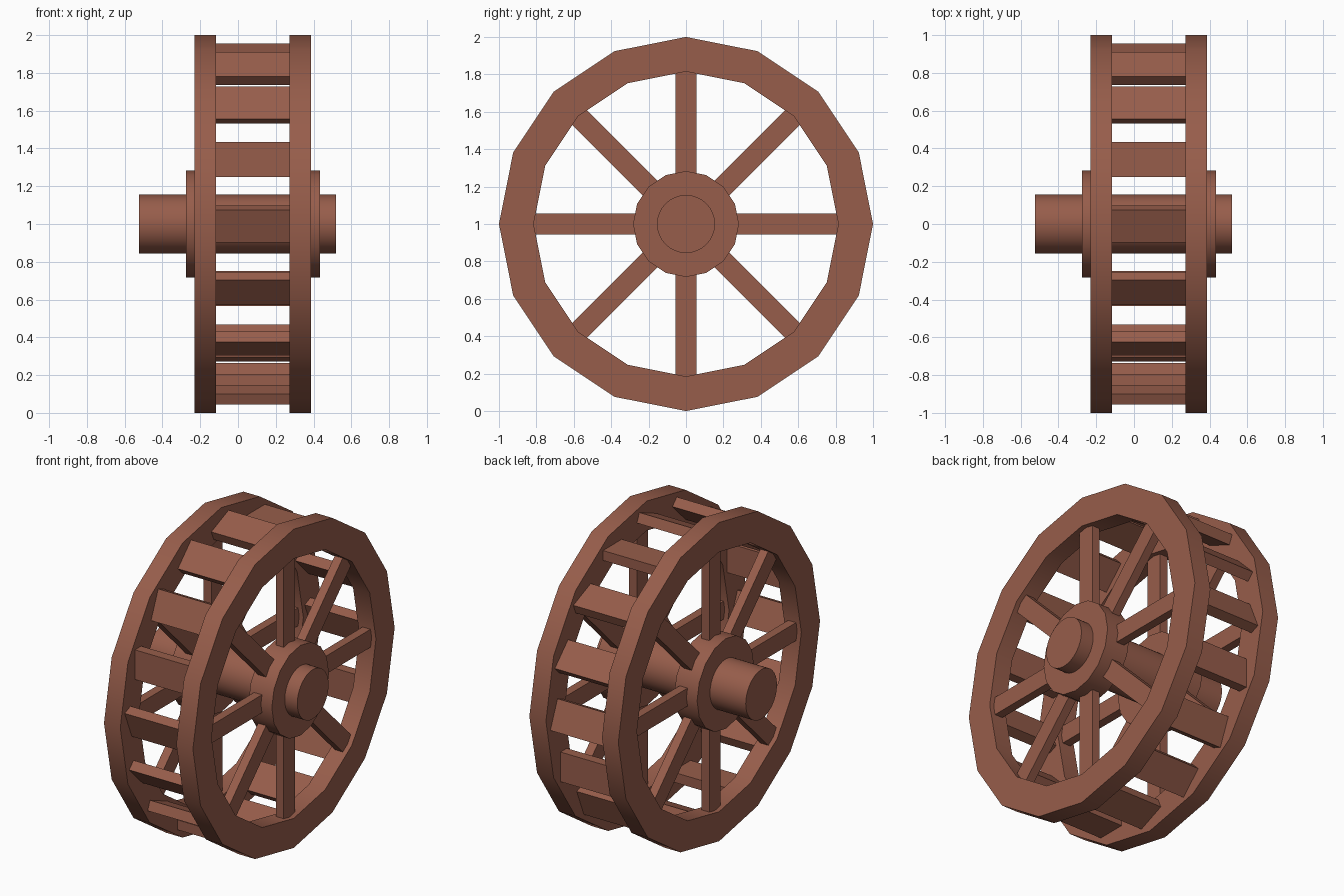
import bpy, bmesh, math
from mathutils import Matrix

if "Cube" in bpy.data.objects:
    bpy.data.objects.remove(bpy.data.objects["Cube"])

wood = bpy.data.materials.new("wood")
wood.diffuse_color = (0.31, 0.11, 0.07, 1)
wood.use_nodes = True
wood.node_tree.nodes["Principled BSDF"].inputs["Base Color"].default_value = wood.diffuse_color

AXLE_Z = 1.0
RIMS = {"left": (-0.23, -0.117), "right": (0.272, 0.387)}
HUBS = {"left": (-0.275, -0.117), "right": (0.272, 0.433)}


def finish(name, bm, smooth):
    bmesh.ops.recalc_face_normals(bm, faces=bm.faces)
    mesh = bpy.data.meshes.new(name)
    bm.to_mesh(mesh)
    bm.free()
    mesh.materials.append(wood)
    ob = bpy.data.objects.new(name, mesh)
    bpy.context.collection.objects.link(ob)
    ob.location.z = AXLE_Z
    if smooth:
        bpy.ops.object.select_all(action='DESELECT')
        ob.select_set(True)
        bpy.context.view_layer.objects.active = ob
        bpy.ops.object.shade_smooth_by_angle(angle=math.radians(30))
    return ob


def drum(name, x0, x1, radius, sides):
    """Solid cylinder along x with a vertex at the top."""
    bm = bmesh.new()
    ring = [bm.verts.new((x0, radius * math.sin(2 * math.pi * i / sides),
                          radius * math.cos(2 * math.pi * i / sides))) for i in range(sides)]
    face = bm.faces.new(ring)
    ext = bmesh.ops.extrude_face_region(bm, geom=[face], use_keep_orig=True)["geom"]
    bmesh.ops.translate(bm, vec=(x1 - x0, 0, 0),
                        verts=[g for g in ext if isinstance(g, bmesh.types.BMVert)])
    return finish(name, bm, True)


def rim(name, x0, x1, inner, outer, sides=16):
    """Square-section ring swept around x."""
    bm = bmesh.new()
    section = [(x0, inner), (x1, inner), (x1, outer), (x0, outer)]
    rings = []
    for i in range(sides):
        a = 2 * math.pi * i / sides
        rings.append([bm.verts.new((x, r * math.sin(a), r * math.cos(a))) for x, r in section])
    for i in range(sides):
        a, b = rings[i], rings[(i + 1) % sides]
        for j in range(4):
            k = (j + 1) % 4
            bm.faces.new((a[j], a[k], b[k], b[j]))
    return finish(name, bm, True)


def box(name, size, centre, turn):
    """Box with its own turn about x, placed at centre (relative to the axle)."""
    bm = bmesh.new()
    bmesh.ops.create_cube(bm, size=1, matrix=Matrix.Translation(centre)
                          @ Matrix.Rotation(turn, 4, 'X') @ Matrix.Diagonal((*size, 1)))
    return finish(name, bm, False)


# Axle
drum("axle", -0.523, 0.52, 0.155, 32)

# Rims, hubs and spokes on both sides
for side, (x0, x1) in RIMS.items():
    rim(f"{side}_rim", x0, x1, 0.815, 1.0)
    drum(f"{side}_hub", *HUBS[side], 0.283, 16)
    for i in range(8):
        a = math.radians(45 * i)
        r = 0.54
        box(f"{side}_spoke_{i + 1}", (0.055, 0.113, 0.62),
            ((x0 + x1) / 2, -r * math.sin(a), r * math.cos(a)), a)

# Tilted paddles between the rims
px0, px1 = RIMS["left"][1], RIMS["right"][0]
for i in range(16):
    a = math.radians(22.5 * i)
    r = 0.892
    box(f"paddle_{i + 1}", (px1 - px0, 0.062, 0.186),
        ((px0 + px1) / 2, -r * math.cos(a), r * math.sin(a)), -(a - math.radians(22.5)))
